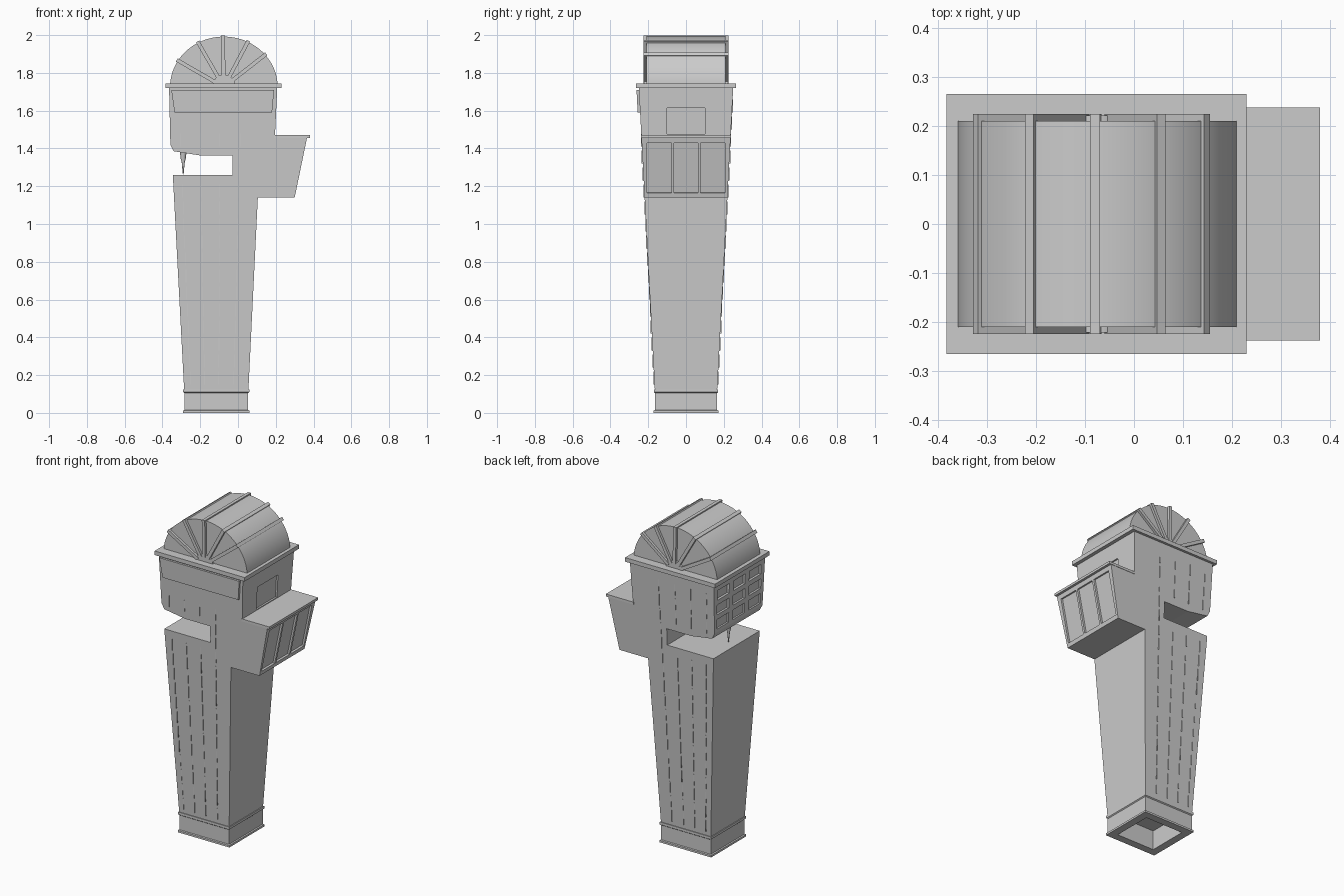
import bpy, bmesh, math
from mathutils import Matrix, Vector

cube = bpy.data.objects.get("Cube")
if cube:
    bpy.data.objects.remove(cube, do_unlink=True)

grey = bpy.data.materials.new("plain grey")
grey.use_nodes = True
grey.diffuse_color = (0.6, 0.6, 0.6, 1)
grey.node_tree.nodes["Principled BSDF"].inputs["Base Color"].default_value = (0.6, 0.6, 0.6, 1)


def finish(name, bm):
    bmesh.ops.recalc_face_normals(bm, faces=bm.faces)
    mesh = bpy.data.meshes.new(name)
    bm.to_mesh(mesh)
    bm.free()
    mesh.materials.append(grey)
    obj = bpy.data.objects.new(name, mesh)
    bpy.context.collection.objects.link(obj)
    return obj


def add_box(bm, centre, size, tilt=0):
    """Box turned about the y axis."""
    matrix = (Matrix.Translation(centre) @ Matrix.Rotation(tilt, 4, 'Y')
              @ Matrix.Diagonal((*size, 1)))
    bmesh.ops.create_cube(bm, size=1, matrix=matrix)


def prism(name, outline, half_depth):
    """Front outline (x, z) carried through y; half_depth depends on z."""
    bm = bmesh.new()
    front = [bm.verts.new((x, -half_depth(z), z)) for x, z in outline]
    back = [bm.verts.new((x, half_depth(z), z)) for x, z in outline]
    bm.faces.new(front)
    bm.faces.new(back[::-1])
    n = len(outline)
    for i in range(n):
        j = (i + 1) % n
        bm.faces.new((front[j], front[i], back[i], back[j]))
    return finish(name, bm)


def tower_depth(z):
    return 0.165 + (z - 0.12) * 0.053


def arc(rx, rz, cx, cz, steps):
    return [(cx + rx * math.cos(math.pi * i / steps),
             cz + rz * math.sin(math.pi * i / steps)) for i in range(steps + 1)]


def smooth(obj):
    bpy.ops.object.select_all(action='DESELECT')
    obj.select_set(True)
    bpy.context.view_layer.objects.active = obj
    bpy.ops.object.shade_smooth_by_angle(angle=math.radians(30))


# Tapered shaft, neck, head and side bay in one outline
body = prism("tower_body", [
    (-0.285, 0.12), (0.055, 0.12), (0.105, 1.14), (0.30, 1.14), (0.365, 1.455),
    (0.195, 1.455), (0.208, 1.725), (-0.365, 1.725), (-0.358, 1.42),
    (-0.34, 1.385), (-0.2, 1.363), (-0.03, 1.363), (-0.03, 1.26), (-0.345, 1.26),
], tower_depth)

# Recessed windows and door
bm = bmesh.new()
for y in (-0.155, 0, 0.155):
    for z in (1.47, 1.56, 1.65):
        add_box(bm, (-0.361, y, z), (0.024, 0.115, 0.06), -0.023)
for y in (-0.142, 0, 0.142):
    add_box(bm, (0.332, y, 1.297), (0.024, 0.128, 0.27), 0.2035)
add_box(bm, (0.201, 0, 1.545), (0.024, 0.2, 0.14), 0.05)
cutter = finish("window_cutter", bm)
cutter.hide_render = True
cut = body.modifiers.new("windows", 'BOOLEAN')
cut.operation = 'DIFFERENCE'
cut.solver = 'EXACT'
cut.object = cutter
bpy.context.view_layer.objects.active = body
bpy.ops.object.modifier_apply(modifier=cut.name)
bpy.data.objects.remove(cutter, do_unlink=True)

# Hollow base: a wall section with lip and ledge swept round a rectangle
section = [(-0.04, 0), (0.007, 0), (0.007, 0.012), (0, 0.015), (0, 0.105),
           (0.006, 0.11), (0.006, 0.125), (-0.04, 0.125)]
bm = bmesh.new()
loops = []
for sx, sy in ((-1, -1), (1, -1), (1, 1), (-1, 1)):
    loops.append([bm.verts.new((-0.115 + sx * (0.169 + o), sy * (0.164 + o), z))
                  for o, z in section])
for a, b in zip(loops, loops[1:] + loops[:1]):
    for i in range(len(section)):
        j = (i + 1) % len(section)
        bm.faces.new((a[i], b[i], b[j], a[j]))
finish("base", bm)

# Cornice and bay roof slab
bm = bmesh.new()
add_box(bm, (-0.0765, 0, 1.7325), (0.613, 0.53, 0.025))
finish("cornice", bm)
bm = bmesh.new()
add_box(bm, (0.285, 0, 1.4625), (0.19, 0.476, 0.015))
finish("bay_roof", bm)

# Barrel roof with hub and radiating ribs
ROOF_X, ROOF_Z, RX, RZ = -0.075, 1.725, 0.285, 0.267
smooth(prism("barrel_roof", arc(RX, RZ, ROOF_X, ROOF_Z, 48), lambda z: 0.21))
smooth(prism("roof_hub", arc(0.06, 0.06, ROOF_X, ROOF_Z + 0.005, 20), lambda z: 0.222))
bm = bmesh.new()
for degrees in (150, 120, 91, 62, 38):
    a = math.radians(degrees)
    reach = 0.007 + 1 / math.hypot(math.cos(a) / RX, math.sin(a) / RZ)
    middle = (reach + 0.05) / 2
    add_box(bm, (ROOF_X + middle * math.cos(a), 0, ROOF_Z + middle * math.sin(a)),
            (reach - 0.05, 0.45, 0.02), -a)
finish("roof_ribs", bm)

# Blank sign board on the front of the head
bm = bmesh.new()
board = [[bm.verts.new((x, y, z)) for x, y, z in (
    (s * 0.258 - 0.078, -0.24, 1.59), (s * 0.258 - 0.078, -0.256, 1.59),
    (s * 0.272 - 0.081, -0.262, 1.71), (s * 0.272 - 0.081, -0.24, 1.71))]
    for s in (-1, 1)]
bm.faces.new(board[0])
bm.faces.new(board[1][::-1])
for i in range(4):
    j = (i + 1) % 4
    bm.faces.new((board[0][i], board[0][j], board[1][j], board[1][i]))
finish("sign_board", bm)

# Hanging spike below the head
bm = bmesh.new()
for r1, r2, low, high in ((0.012, 0.018, 1.335, 1.385), (0.002, 0.009, 1.262, 1.335)):
    bmesh.ops.create_cone(bm, cap_ends=True, segments=12, radius1=r1, radius2=r2,
                          depth=high - low,
                          matrix=Matrix.Translation((-0.29, 0, (low + high) / 2)))
smooth(finish("hanging_spike", bm))

# Thin broken seams up the front and back
bm = bmesh.new()
for side in (-1, 1):
    for share in (0.1, 0.32, 0.54, 0.77):
        z = 0.15
        while z < 1.66:
            mid = z + 0.035
            left = -0.285 - 0.05 * (mid - 0.12)
            right = 0.055 + 0.049 * (mid - 0.12)
            x = left + share * (right - left)
            in_gap = x < -0.04 and 1.2 < z < 1.41
            behind_sign = side < 0 and z > 1.5
            if not in_gap and not behind_sign:
                add_box(bm, (x, side * tower_depth(mid), mid), (0.003, 0.008, 0.07))
            z += 0.09
finish("wall_seams", bm)
